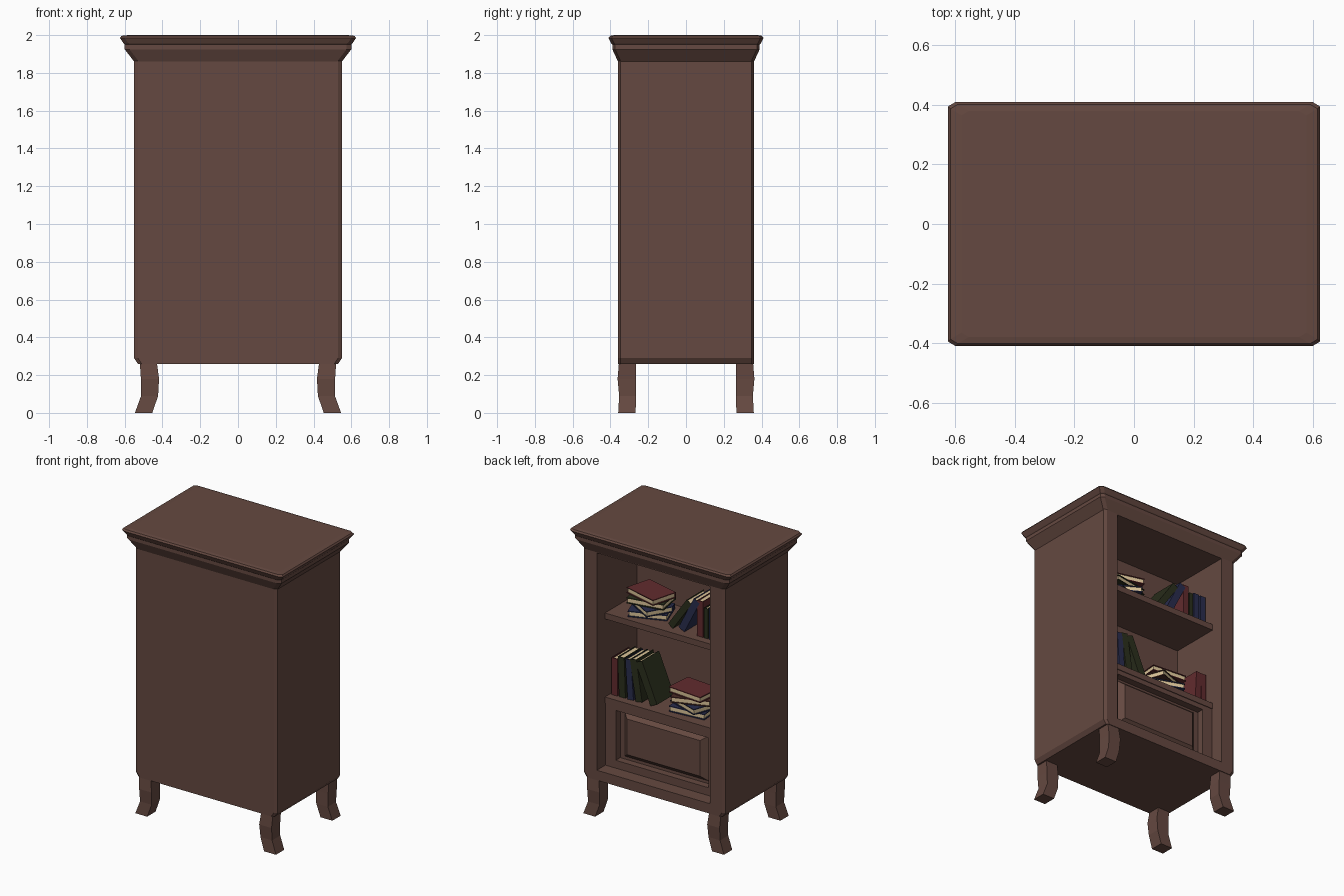
import bpy, bmesh
from math import radians, sin
from mathutils import Matrix, Vector

if "Cube" in bpy.data.objects:
    bpy.data.objects.remove(bpy.data.objects["Cube"])


def material(name, rgb):
    m = bpy.data.materials.new(name)
    m.diffuse_color = (*rgb, 1)
    m.use_nodes = True
    m.node_tree.nodes["Principled BSDF"].inputs["Base Color"].default_value = m.diffuse_color
    return m


WOOD = material("wood", (0.13, 0.066, 0.052))
PAGES = material("pages", (0.72, 0.56, 0.32))
RED = material("red_cover", (0.12, 0.024, 0.027))
BLUE = material("blue_cover", (0.022, 0.026, 0.075))
GREEN = material("green_cover", (0.024, 0.028, 0.012))
BROWN = material("brown_cover", (0.07, 0.025, 0.02))


def finish(name, bm, mats):
    bmesh.ops.recalc_face_normals(bm, faces=bm.faces)
    me = bpy.data.meshes.new(name)
    bm.to_mesh(me)
    bm.free()
    ob = bpy.data.objects.new(name, me)
    bpy.context.collection.objects.link(ob)
    for m in mats:
        me.materials.append(m)
    return ob


def loft(name, rings, mats=(WOOD,)):
    """Skin a list of matching closed rings and cap both ends."""
    bm = bmesh.new()
    loops = [[bm.verts.new(p) for p in r] for r in rings]
    n = len(loops[0])
    for a, b in zip(loops, loops[1:]):
        for i in range(n):
            j = (i + 1) % n
            bm.faces.new((a[i], a[j], b[j], b[i]))
    bm.faces.new(loops[0])
    bm.faces.new(loops[-1])
    return finish(name, bm, mats)


def chamfered(hx, hy, z, cx, cy):
    """Rectangle in plan with cut corners."""
    return [(hx, -hy + cy, z), (hx, hy - cy, z), (hx - cx, hy, z), (-hx + cx, hy, z),
            (-hx, hy - cy, z), (-hx, -hy + cy, z), (-hx + cx, -hy, z), (hx - cx, -hy, z)]


def add_box(bm, lo, hi, index=0):
    lo, hi = Vector(lo), Vector(hi)
    size = hi - lo
    mat = Matrix.Translation((lo + hi) / 2) @ Matrix.Diagonal((*size, 1))
    verts = bmesh.ops.create_cube(bm, size=1, matrix=mat)["verts"]
    for f in {f for v in verts for f in v.link_faces}:
        f.material_index = index


def box(name, lo, hi):
    bm = bmesh.new()
    add_box(bm, lo, hi)
    return finish(name, bm, [WOOD])


# Carcass with an open front on the +y side
body = loft("carcass", [chamfered(hx, 0.36, z, 0.02, 0.012)
                        for hx, z in ((0.53, 0.26), (0.55, 0.29), (0.55, 1.88))])
cutter = box("cavity_cutter", (-0.44, -0.085, 0.33), (0.44, 0.6, 1.855))
cutter.hide_render = True
mod = body.modifiers.new("cavity", "BOOLEAN")
mod.object = cutter
mod.operation = "DIFFERENCE"
mod.solver = "EXACT"
bpy.context.view_layer.objects.active = body
bpy.ops.object.modifier_apply(modifier="cavity")
bpy.data.objects.remove(cutter)

# Stepped cornice and top
profile = [(0.55, 0.36, 1.86), (0.60, 0.39, 1.925), (0.60, 0.39, 1.95),
           (0.605, 0.395, 1.955), (0.625, 0.41, 1.985), (0.617, 0.402, 1.996), (0.58, 0.38, 2.0)]
loft("cornice", [chamfered(hx, hy, z, 0.025, 0.015) for hx, hy, z in profile])

# Curved legs
leg = [(0.475, 0.31, 0.27, 0.045), (0.466, 0.314, 0.18, 0.048),
       (0.468, 0.309, 0.09, 0.045), (0.50, 0.313, 0.0, 0.046)]
for sx, side in ((-1, "left"), (1, "right")):
    for sy, end in ((-1, "front"), (1, "rear")):
        loft(f"{end}_{side}_leg",
             [[(sx * (cx + a * h), sy * (cy + b * h), z)
               for a, b in ((-1, -1), (1, -1), (1, 1), (-1, 1))] for cx, cy, z, h in leg])

# Shelves
LOW, HIGH = 0.81, 1.40
for name, z in (("lower_shelf", LOW), ("upper_shelf", HIGH)):
    box(name, (-0.44, -0.085, z - 0.042), (0.44, 0.27, z))

# Raised and recessed cupboard panel
steps = [(0.44, 0.33, 0.768, 0.20), (0.44, 0.33, 0.768, 0.265), (0.36, 0.385, 0.735, 0.265),
         (0.36, 0.385, 0.735, 0.215), (0.325, 0.405, 0.72, 0.215), (0.285, 0.44, 0.69, 0.25)]
loft("cupboard_panel", [[(-hx, y, z0), (hx, y, z0), (hx, y, z1), (-hx, y, z1)]
                        for hx, z0, z1, y in steps])


def book(name, t, h, d, cover, matrix):
    """Thickness along x, spine on +y, standing on z = 0."""
    bm = bmesh.new()
    c = 0.006
    for s in (-1, 1):
        x = s * (t - c) / 2
        add_box(bm, (x - c / 2, -d / 2, 0), (x + c / 2, d / 2, h))
    add_box(bm, (-t / 2 + c, d / 2 - c, 0), (t / 2 - c, d / 2, h))
    add_box(bm, (-t / 2 + c, -d / 2 + c, c), (t / 2 - c, d / 2 - c, h - c), 1)
    bm.transform(matrix)
    finish(name, bm, [cover, PAGES])


# Upright and leaning books: x, shelf height, thickness, height, lean, cover
upright = [(0.405, LOW, 0.045, 0.26, 0, RED), (0.345, LOW, 0.05, 0.28, 2, GREEN),
           (0.28, LOW, 0.045, 0.28, 4, BLUE), (0.215, LOW, 0.05, 0.29, 9, GREEN),
           (0.10, LOW, 0.055, 0.30, 23, GREEN),
           (-0.41, LOW, 0.04, 0.23, 0, RED), (-0.36, LOW, 0.045, 0.23, -3, RED),
           (-0.03, HIGH, 0.045, 0.25, -35, GREEN), (-0.115, HIGH, 0.05, 0.26, -27, BLUE),
           (-0.26, HIGH, 0.045, 0.25, 0, RED), (-0.305, HIGH, 0.03, 0.21, 0, GREEN),
           (-0.35, HIGH, 0.045, 0.22, 0, BLUE), (-0.405, HIGH, 0.045, 0.22, 0, BLUE)]
for i, (x, z, t, h, lean, cover) in enumerate(upright):
    a = radians(lean)
    book(f"upright_book_{i + 1}", t, h, 0.19, cover,
         Matrix.Translation((x, 0.12, z + t / 2 * abs(sin(a)))) @ Matrix.Rotation(a, 4, "Y"))

# Stacked books: turn angles and covers from bottom to top
stacks = [(0.20, 0.10, HIGH, [(200, BLUE), (150, BLUE), (190, GREEN), (165, RED)]),
          (-0.14, 0.11, LOW, [(185, BLUE), (160, BLUE), (200, BROWN), (175, RED)])]
for s, (x, y, z, pile) in enumerate(stacks):
    for i, (turn, cover) in enumerate(pile):
        m = (Matrix.Translation((x, y, z + 0.02 + i * 0.041)) @ Matrix.Rotation(radians(turn), 4, "Z")
             @ Matrix.Rotation(radians(90), 4, "Y") @ Matrix.Translation((0, 0, -0.13)))
        book(f"stacked_book_{s + 1}_{i + 1}", 0.04, 0.26, 0.19, cover, m)
